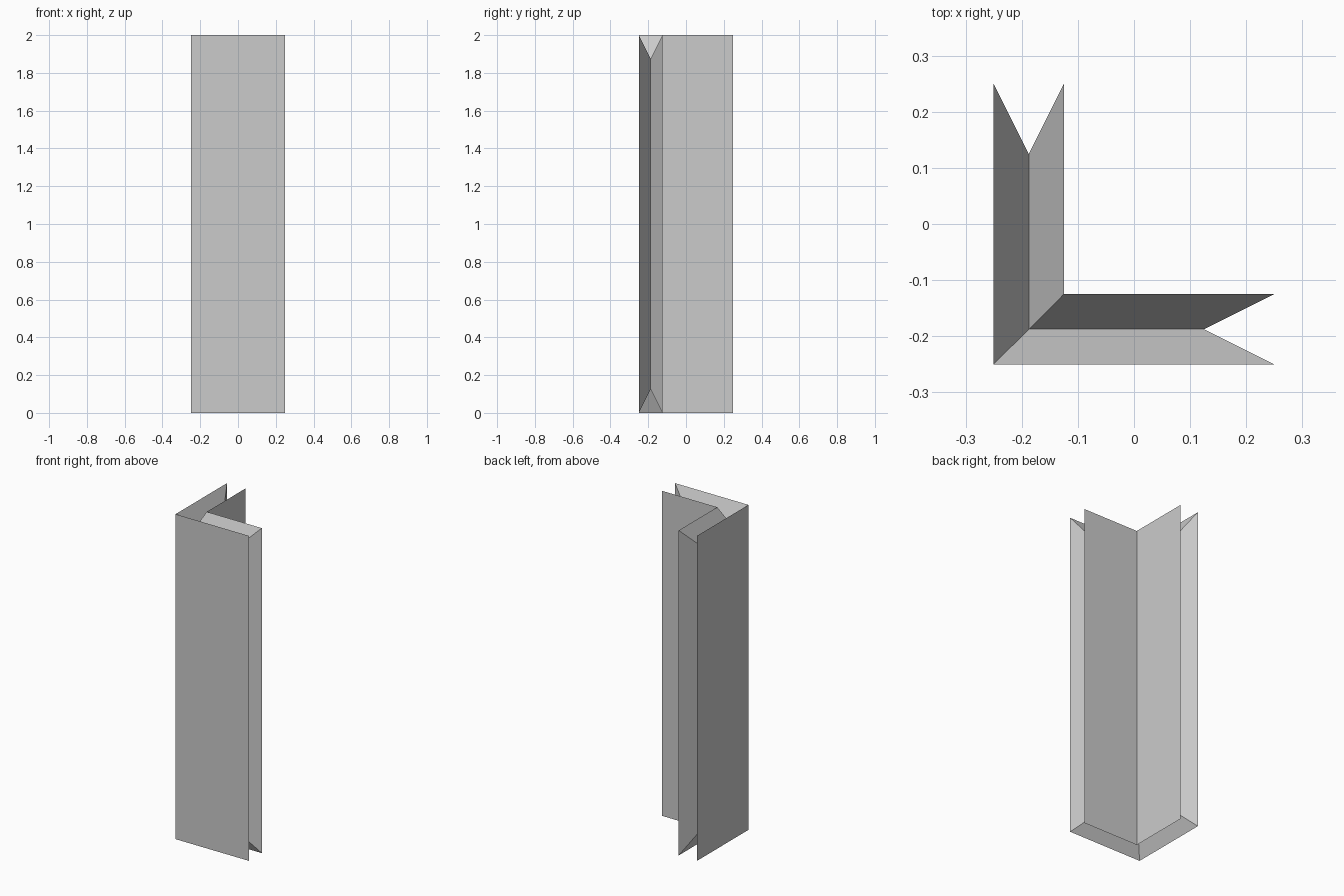
import bpy, bmesh

if "Cube" in bpy.data.objects:
    bpy.data.objects.remove(bpy.data.objects["Cube"])

# Corner wall panel: L-shaped plan with V-grooves along every rim
bm = bmesh.new()


def rim_loop(corner, reach, low, high):
    """Six verts around the border of an L-shaped sheet."""
    plan = [(corner, reach), (corner, corner), (reach, corner)]
    pts = [(x, y, low) for x, y in plan] + [(x, y, high) for x, y in reversed(plan)]
    return [bm.verts.new(p) for p in pts]


outer = rim_loop(-0.25, 0.25, 0.0, 2.0)
groove = rim_loop(-0.1875, 0.125, 0.125, 1.875)
inner = rim_loop(-0.125, 0.25, 0.0, 2.0)

# Outer and inner wall sheets
for loop in (outer, inner):
    bm.faces.new((loop[0], loop[1], loop[4], loop[5]))
    bm.faces.new((loop[1], loop[2], loop[3], loop[4]))

# Sloped groove faces joining the sheets
for a, b in ((outer, groove), (groove, inner)):
    for i in range(6):
        j = (i + 1) % 6
        bm.faces.new((a[i], a[j], b[j], b[i]))

bmesh.ops.recalc_face_normals(bm, faces=bm.faces)
mesh = bpy.data.meshes.new("corner_wall")
bm.to_mesh(mesh)
bm.free()
bpy.context.collection.objects.link(bpy.data.objects.new("corner_wall", mesh))
